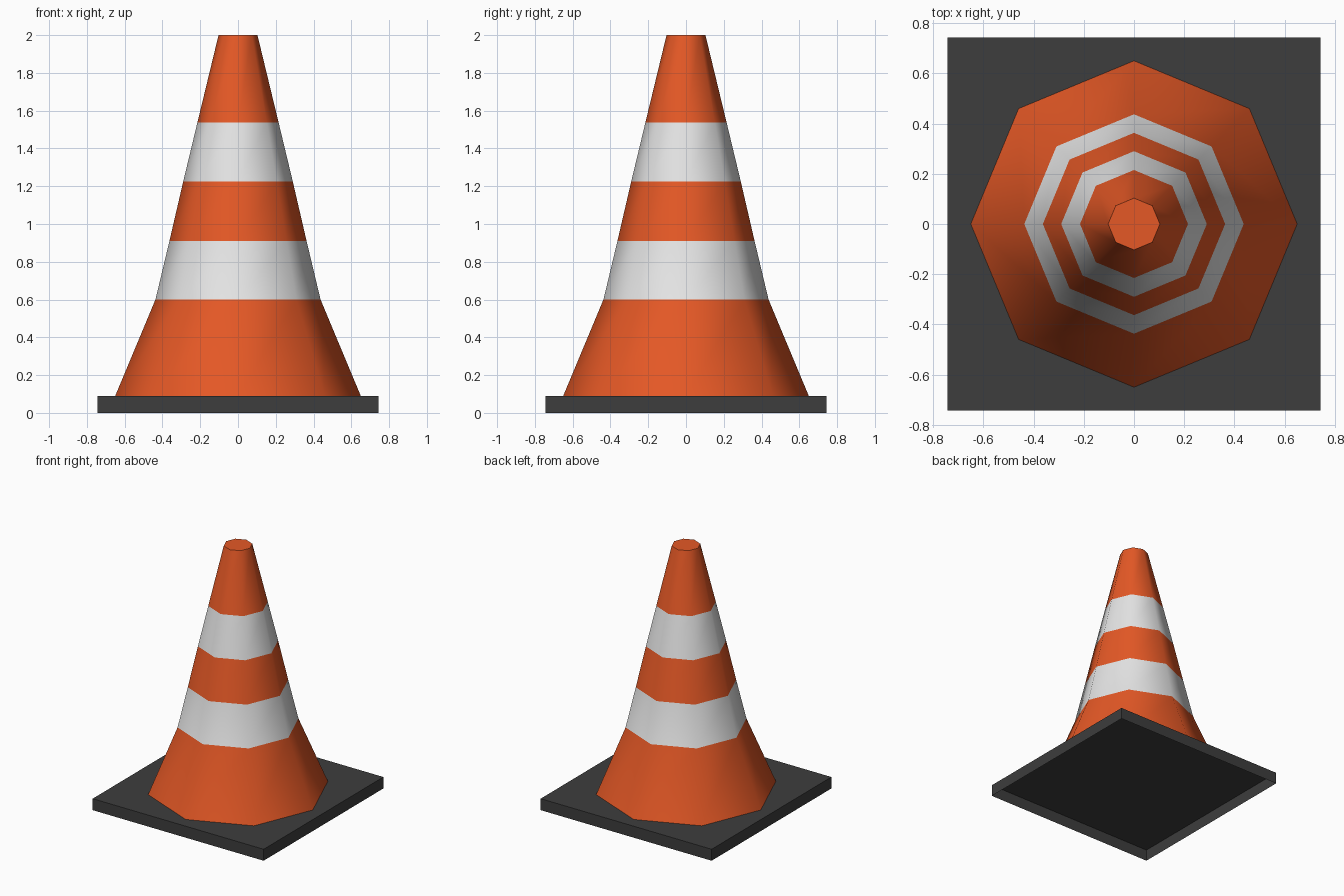
import bpy, bmesh, math

if "Cube" in bpy.data.objects:
    bpy.data.objects.remove(bpy.data.objects["Cube"])


def material(name, rgb):
    m = bpy.data.materials.new(name)
    m.diffuse_color = (*rgb, 1)
    m.use_nodes = True
    m.node_tree.nodes["Principled BSDF"].inputs["Base Color"].default_value = m.diffuse_color
    return m


orange = material("orange", (0.78, 0.098, 0.019))
white = material("white", (0.78, 0.78, 0.78))
rubber = material("dark grey", (0.047, 0.047, 0.047))


def add_object(name, bm, mats):
    me = bpy.data.meshes.new(name)
    bm.to_mesh(me)
    bm.free()
    for m in mats:
        me.materials.append(m)
    ob = bpy.data.objects.new(name, me)
    bpy.context.collection.objects.link(ob)
    return ob


# Square base: a thin shell, open underneath
bm = bmesh.new()
bmesh.ops.create_cube(bm, size=1)
for v in bm.verts:
    v.co = (v.co.x * 1.486, v.co.y * 1.486, (v.co.z + 0.5) * 0.09)
bottom = [f for f in bm.faces if f.normal.z < -0.9]
bmesh.ops.delete(bm, geom=bottom, context='FACES_ONLY')
add_object("base", bm, [rubber])

# Eight-sided cone: (radius, height) rings, alternating orange and white bands
PROFILE = [(0.65, 0.09), (0.437, 0.6), (0.363, 0.91),
           (0.29, 1.225), (0.215, 1.537), (0.103, 2.0)]
SIDES = 8
bm = bmesh.new()
rings = [[bm.verts.new((r * math.cos(2 * math.pi * i / SIDES),
                        r * math.sin(2 * math.pi * i / SIDES), z))
          for i in range(SIDES)] for r, z in PROFILE]
for band, (low, high) in enumerate(zip(rings, rings[1:])):
    for i in range(SIDES):
        j = (i + 1) % SIDES
        f = bm.faces.new((low[i], low[j], high[j], high[i]))
        f.material_index = band % 2
        f.smooth = True
# Flat top cap with a sharp rim
cap = bm.faces.new(rings[-1])
for e in cap.edges:
    e.smooth = False
add_object("cone", bm, [orange, white])
